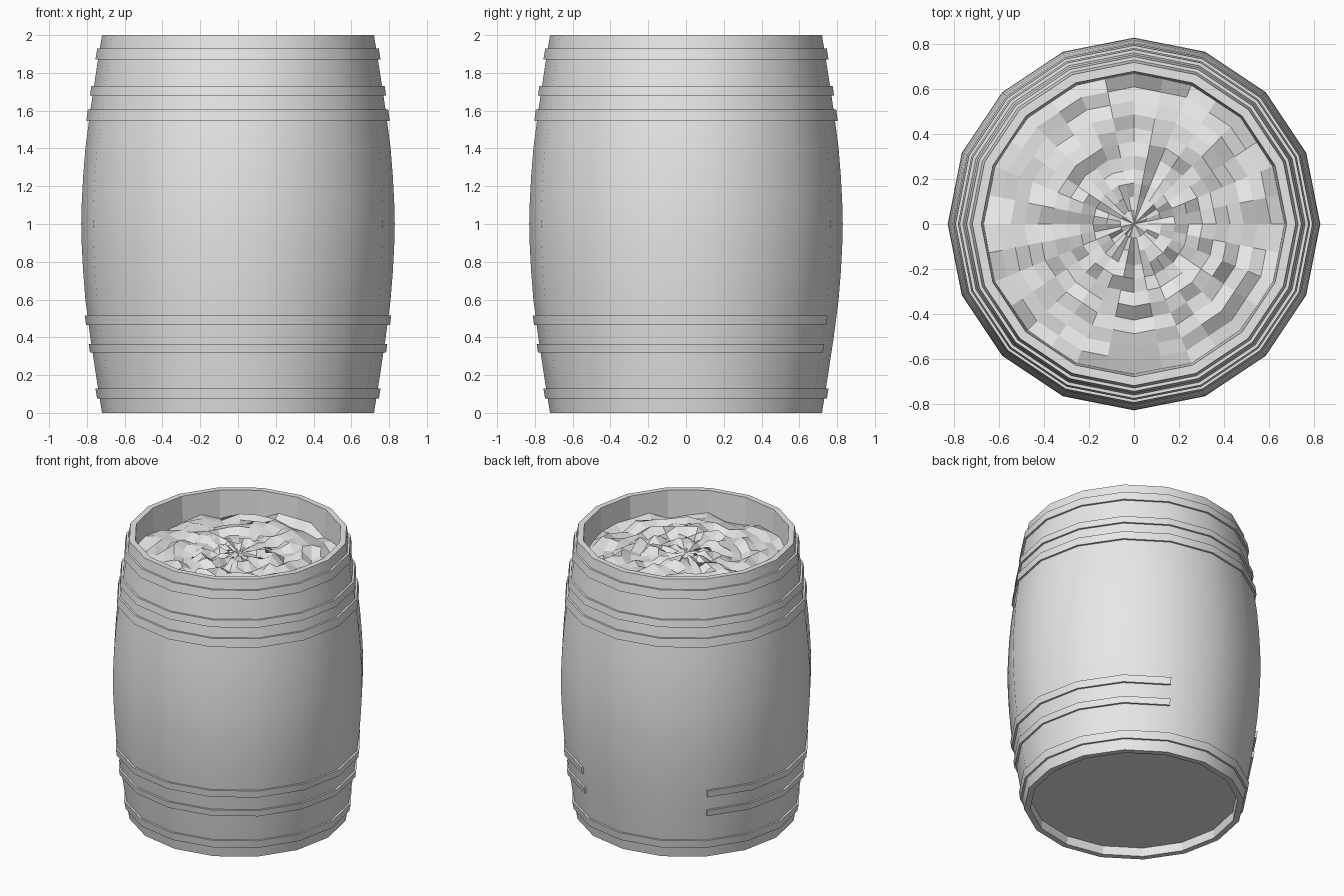
import bpy, bmesh, math, random

random.seed(7)
SIDES = 16

cube = bpy.data.objects.get("Cube")
if cube:
    bpy.data.objects.remove(cube, do_unlink=True)

gray = bpy.data.materials.new("plain_gray")
gray.use_nodes = True
gray.diffuse_color = (0.8, 0.8, 0.8, 1)
gray.node_tree.nodes["Principled BSDF"].inputs["Base Color"].default_value = (0.8, 0.8, 0.8, 1)


def finish(name, bm, smooth=True):
    """Turn a bmesh into a named object."""
    bmesh.ops.remove_doubles(bm, verts=bm.verts, dist=0.0005)
    bmesh.ops.recalc_face_normals(bm, faces=bm.faces)
    mesh = bpy.data.meshes.new(name)
    bm.to_mesh(mesh)
    bm.free()
    mesh.materials.append(gray)
    obj = bpy.data.objects.new(name, mesh)
    bpy.context.collection.objects.link(obj)
    if smooth:
        bpy.ops.object.select_all(action='DESELECT')
        obj.select_set(True)
        bpy.context.view_layer.objects.active = obj
        bpy.ops.object.shade_smooth_by_angle(angle=math.radians(30))
    return obj


def lathe(profile, first=0, steps=SIDES, closed=False):
    """Sweep (radius, height) points around z over a number of sides."""
    bm = bmesh.new()
    rings = []
    for i in range(steps + 1):
        a = math.tau * (first + i) / SIDES
        rings.append([bm.verts.new((r * math.cos(a), r * math.sin(a), z)) for r, z in profile])
    count = len(profile)
    for p, q in zip(rings, rings[1:]):
        for j in range(count if closed else count - 1):
            k = (j + 1) % count
            bm.faces.new((p[j], q[j], q[k], p[k]))
    if closed and steps < SIDES:
        bm.faces.new(rings[0])
        bm.faces.new(rings[-1])
    return bm


# Bulging shell: lower half profile mirrored upward
half = [(0.72, 0), (0.752, 0.2), (0.782, 0.4), (0.808, 0.6), (0.82, 0.75), (0.827, 0.88)]
outer = half + [(0.83, 1)] + [(r, 2 - z) for r, z in reversed(half)]


def shell_radius(z):
    for (r0, z0), (r1, z1) in zip(outer, outer[1:]):
        if z0 <= z <= z1:
            return r0 + (r1 - r0) * (z - z0) / (z1 - z0)


# Shell with recessed bottom and hollow top
profile = [(0, 0.06), (0.675, 0.06), (0.68, 0)] + outer + [(0.68, 2), (0.665, 1.74), (0, 1.74)]
shell = finish("barrel_shell", lathe(profile))
for poly in shell.data.polygons:
    c = poly.center
    if math.hypot(c.x, c.y) < 0.69:
        poly.use_smooth = False


# Hoops: two of them are broken open at the back
def hoop(name, low, high, first=0, steps=SIDES):
    a, b = shell_radius(low), shell_radius(high)
    ring = [(a - 0.01, low), (a + 0.014, low), (b + 0.014, high), (b - 0.01, high)]
    finish(name, lathe(ring, first, steps, closed=True))


hoop("bottom_hoop", 0.075, 0.13)
hoop("lower_broken_hoop", 0.32, 0.365, first=6, steps=13)
hoop("upper_broken_hoop", 0.465, 0.515, first=6, steps=13)
hoop("shoulder_hoop", 1.545, 1.605)
hoop("neck_hoop", 1.68, 1.73)
hoop("top_hoop", 1.87, 1.93)

# Rough contents: polar grid with jittered heights
SEGS, RINGS = 2 * SIDES, 11
bm = bmesh.new()
center = bm.verts.new((0, 0, 1.86))
previous = None
for k in range(1, RINGS + 1):
    radius = 0.672 * k / RINGS
    ring = []
    for i in range(SEGS):
        a = math.tau * i / SEGS
        r = radius * (math.cos(math.pi / SIDES) if i % 2 else 1)
        jitter = 0.01 if k == 1 else 0.034
        z = 1.86 - 0.03 * (k / RINGS) ** 2 + random.uniform(-jitter, jitter)
        ring.append(bm.verts.new((r * math.cos(a), r * math.sin(a), z)))
    for i in range(SEGS):
        j = (i + 1) % SEGS
        if previous:
            bm.faces.new((previous[i], ring[i], ring[j], previous[j]))
        else:
            bm.faces.new((center, ring[i], ring[j]))
    previous = ring
finish("rough_contents", bm, smooth=False)
